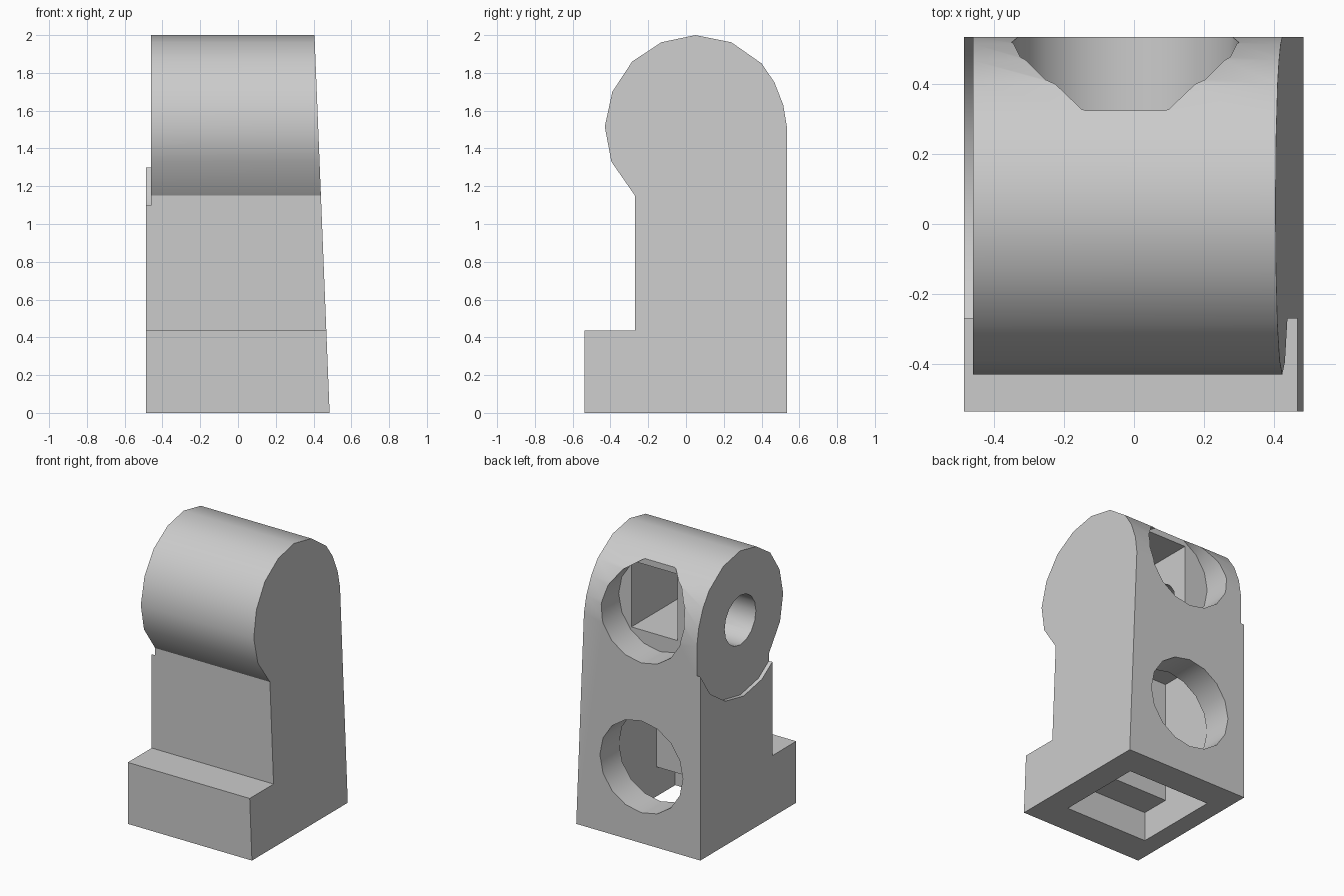
import bpy, bmesh
from math import pi
from mathutils import Matrix, Vector

cube = bpy.data.objects.get("Cube")
if cube:
    bpy.data.objects.remove(cube, do_unlink=True)

# Single plain material
grey = bpy.data.materials.new("light_grey")
grey.use_nodes = True
colour = (0.6, 0.6, 0.6, 1)
grey.diffuse_color = colour
grey.node_tree.nodes["Principled BSDF"].inputs["Base Color"].default_value = colour


def make_object(name, bm):
    bmesh.ops.recalc_face_normals(bm, faces=bm.faces)
    mesh = bpy.data.meshes.new(name)
    bm.to_mesh(mesh)
    bm.free()
    mesh.materials.append(grey)
    obj = bpy.data.objects.new(name, mesh)
    bpy.context.collection.objects.link(obj)
    return obj


def box(name, low, high):
    low, high = Vector(low), Vector(high)
    bm = bmesh.new()
    bmesh.ops.create_cube(bm, size=1, matrix=Matrix.Translation((low + high) / 2)
                          @ Matrix.Diagonal((*(high - low), 1)))
    return make_object(name, bm)


def rod(name, axis, centre, radius, length, sides=16):
    bm = bmesh.new()
    turn = Matrix.Rotation(pi / 2, 4, "Y" if axis == "X" else "X")
    bmesh.ops.create_cone(bm, cap_ends=True, segments=sides, radius1=radius,
                          radius2=radius, depth=length,
                          matrix=Matrix.Translation(centre) @ turn)
    return make_object(name, bm)


# Side profile (y, z): foot, shin and rounded hip
profile = [(0.535, 0), (-0.537, 0), (-0.537, 0.435), (-0.27, 0.435), (-0.27, 1.15),
           (-0.395, 1.33), (-0.43, 1.515), (-0.39, 1.70), (-0.285, 1.86),
           (-0.13, 1.962), (0.05, 2), (0.24, 1.962), (0.40, 1.85),
           (0.468, 1.75), (0.515, 1.63), (0.535, 1.51)]

# Body with one upright side and one side leaning inward
bm = bmesh.new()
inner = [bm.verts.new((-0.487, y, z)) for y, z in profile]
outer = [bm.verts.new((0.485 - 0.04 * z, y, z)) for y, z in profile]
bm.faces.new(inner)
bm.faces.new(outer)
for i in range(len(profile)):
    j = (i + 1) % len(profile)
    bm.faces.new((inner[i], inner[j], outer[j], outer[i]))
leg = make_object("leg", bm)

# Recesses, sockets and hollows
cutters = [
    rod("hip_recess", "X", (-0.56, 0.05, 1.51), 0.53, 0.2),
    rod("upper_socket", "Y", (-0.025, 0.525, 1.6), 0.325, 0.4),
    rod("lower_socket", "Y", (-0.025, 0.5, 0.54), 0.325, 0.4),
    box("hip_hollow", (-0.16, -0.2, 1.39), (0.2, 0.33, 1.86)),
    rod("pin_hole", "X", (-0.35, 0.05, 1.51), 0.175, 0.45),
    box("shin_hollow", (-0.352, -0.1, -0.1), (0.302, 0.322, 1.08)),
    box("foot_hollow", (-0.352, -0.31, -0.1), (0.302, 0.1, 0.21)),
]
bpy.ops.object.select_all(action="DESELECT")
bpy.context.view_layer.objects.active = leg
leg.select_set(True)
for cutter in cutters:
    cutter.hide_render = True
    cut = leg.modifiers.new(cutter.name, "BOOLEAN")
    cut.operation = "DIFFERENCE"
    cut.solver = "EXACT"
    cut.object = cutter
    bpy.ops.object.modifier_apply(modifier=cut.name)
    bpy.data.objects.remove(cutter, do_unlink=True)

# Smooth curves, crisp edges
bpy.ops.object.shade_smooth_by_angle(angle=pi / 6)
